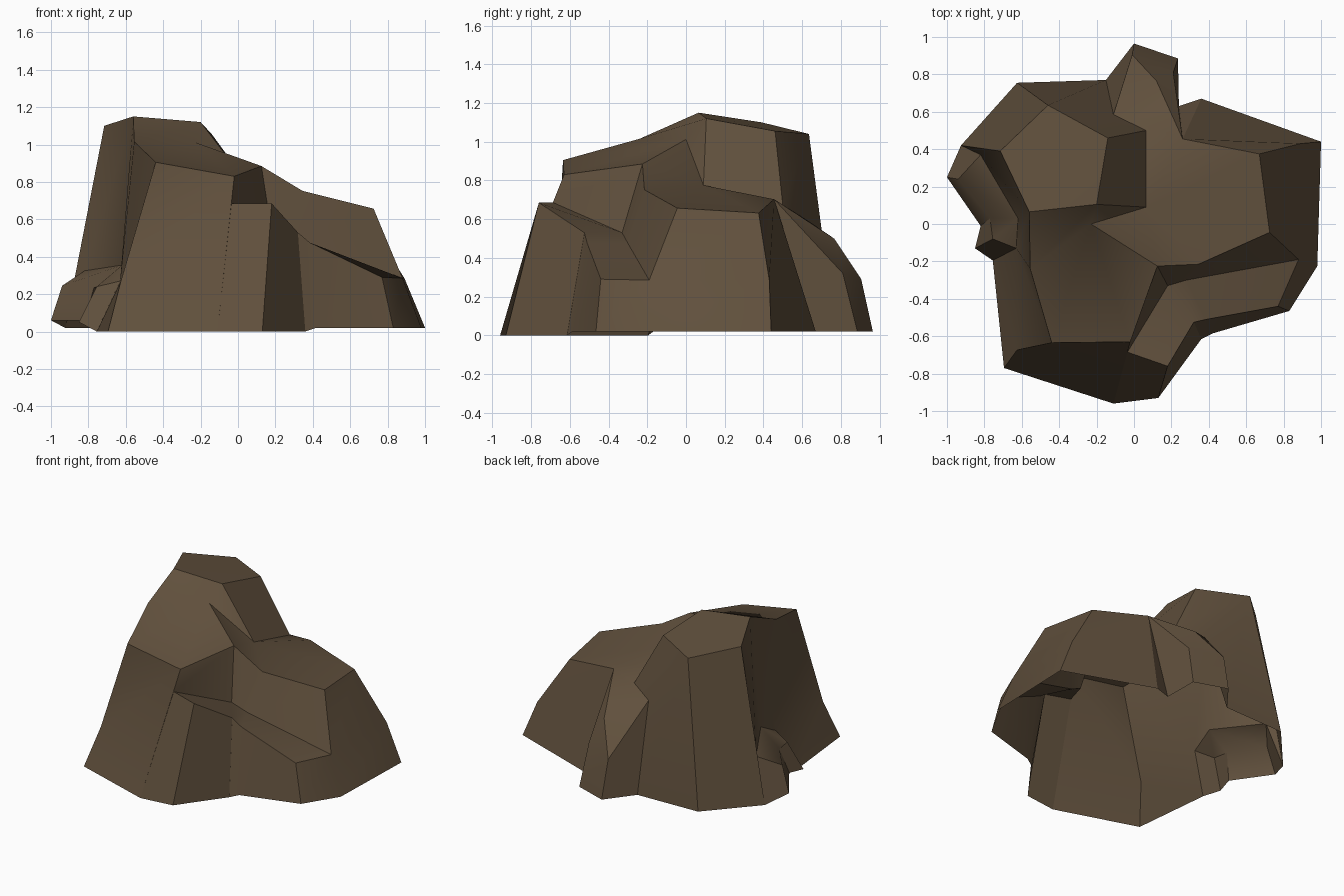
import bpy, bmesh, math

if "Cube" in bpy.data.objects:
    bpy.data.objects.remove(bpy.data.objects["Cube"])

brown = bpy.data.materials.new("rock_brown")
brown.diffuse_color = (0.118, 0.08, 0.046, 1)
brown.use_nodes = True
brown.node_tree.nodes["Principled BSDF"].inputs["Base Color"].default_value = brown.diffuse_color

bm = bmesh.new()
cache = {}


def vert(p):
    if p not in cache:
        cache[p] = bm.verts.new(p)
    return cache[p]


def loft(row_a, row_b):
    """Quads between two rows of points; repeated points give triangles."""
    for i in range(len(row_a) - 1):
        ring = [row_a[i], row_a[i + 1], row_b[i + 1], row_b[i]]
        ring = list(dict.fromkeys(ring))
        if len(ring) > 2:
            bm.faces.new([vert(p) for p in ring])


def fan(row, tip):
    loft(row, [tip] * len(row))


# Ground outline, counter-clockwise from the front left corner
front_l, front_m, front_r = (-.695, -.77, 0), (-.11, -.96, 0), (.13, -.93, 0)
base_right = [(.36, -.615, 0), (.42, -.585, .02), (.83, -.465, .02),
              (.98, -.225, .02), (1, .44, .02), (.36, .67, .02)]
base_back = [(.24, .63, .02), (.235, .885, .02), (0, .965, .02),
             (-.15, .77, .02), (-.625, .755, .02)]
base_corner = (-.925, .42, .02)
base_left = [(-1, .25, .06), (-.82, -.01, .06), (-.85, -.13, .05), (-.755, -.195, 0)]

# Front shoulder
hip = (-.626, -.674, .27)
brow = (-.44, -.635, .905)

# Stepped ledge on the front right: outer edge, inner edge, edge above
outer = [(.18, -.76, .685), (.32, -.525, .53), (.385, -.51, .475), (.77, -.44, .29)]
inner = [(-.035, -.685, .685), (.18, -.33, .53), (.28, -.3, .475), (.88, -.19, .285)]
upper = [(-.02, -.63, .83), (.125, -.225, .885), (.345, -.215, .752), (.725, -.045, .657)]

# Right plateau corners
right_bulge = (.89, .43, .285)
right_top = (.67, .375, .632)
saddle = (.26, .455, .703)
notch = (.065, .5, .67)
foot = (.065, .09, .775)

# Back lump
lump_top = (.12, .765, .5)
lump_r, lump_l = (.21, .81, .32), (-.01, .905, .29)
lump_in = (-.11, .585, .622)

# Summit block
peak, peak_r, peak_b = (-.56, .065, 1.15), (-.2, .105, 1.12), (-.14, .46, 1.055)
crest_b, crest_l = (-.46, .635, 1.04), (-.715, .39, 1.1)
ridge, ridge_r = (-.555, -.24, 1.015), (-.23, 0, 1.012)

# Low ledge on the left
shelf = [(-.82, .37, .325), (-.94, .24, .245), (-.77, .03, .235),
         (-.755, -.08, .24), (-.63, -.13, .27)]
shelf_in = (-.62, .03, .355)

# Outer walls: ground outline lofted to the rim above it
base = ([front_l, front_m, front_m, front_r] + base_right + base_back
        + [base_corner, base_corner] + base_left + [front_l])
rim = ([hip, upper[0], inner[0]] + outer + [inner[3], right_bulge, saddle,
       saddle, lump_r, lump_l, lump_in, crest_b, crest_l] + shelf + [hip])
loft(base, rim)
loft([hip, brow], [upper[0]] * 2)
loft([inner[3], upper[3]], [right_bulge, right_top])
fan([right_bulge, right_top], saddle)

# Ledge and the step behind it
loft(outer, inner)
loft(inner, upper)

# Sloping plateau
loft([brow, upper[0], upper[1]], [ridge, ridge_r, ridge_r])
loft([upper[1], upper[2]], [ridge_r, foot])
fan([upper[2], upper[3], right_top, saddle, notch], foot)

# Back lump top
fan([saddle, lump_r, lump_l, lump_in], lump_top)
loft([saddle, lump_top], [notch, lump_in])

# Summit walls and top
loft([ridge, ridge_r, foot, notch, lump_in],
     [peak, peak_r, peak_r, peak_b, crest_b])
fan([peak_r, peak_b, crest_b, crest_l], peak)

# Left shelf, the wall above it and the left flank
fan(shelf, shelf_in)
loft([shelf[0], shelf_in], [crest_l, peak])
fan([hip, brow, ridge, peak, shelf_in], shelf[4])

# Face everything outward; the underside stays open
bmesh.ops.recalc_face_normals(bm, faces=bm.faces)
if sum(f.normal.z * f.calc_area() for f in bm.faces) < 0:
    bmesh.ops.reverse_faces(bm, faces=bm.faces)

mesh = bpy.data.meshes.new("rock")
bm.to_mesh(mesh)
bm.free()
mesh.materials.append(brown)
rock = bpy.data.objects.new("rock", mesh)
bpy.context.collection.objects.link(rock)
bpy.context.view_layer.objects.active = rock
rock.select_set(True)
bpy.ops.object.shade_smooth_by_angle(angle=math.radians(30))
